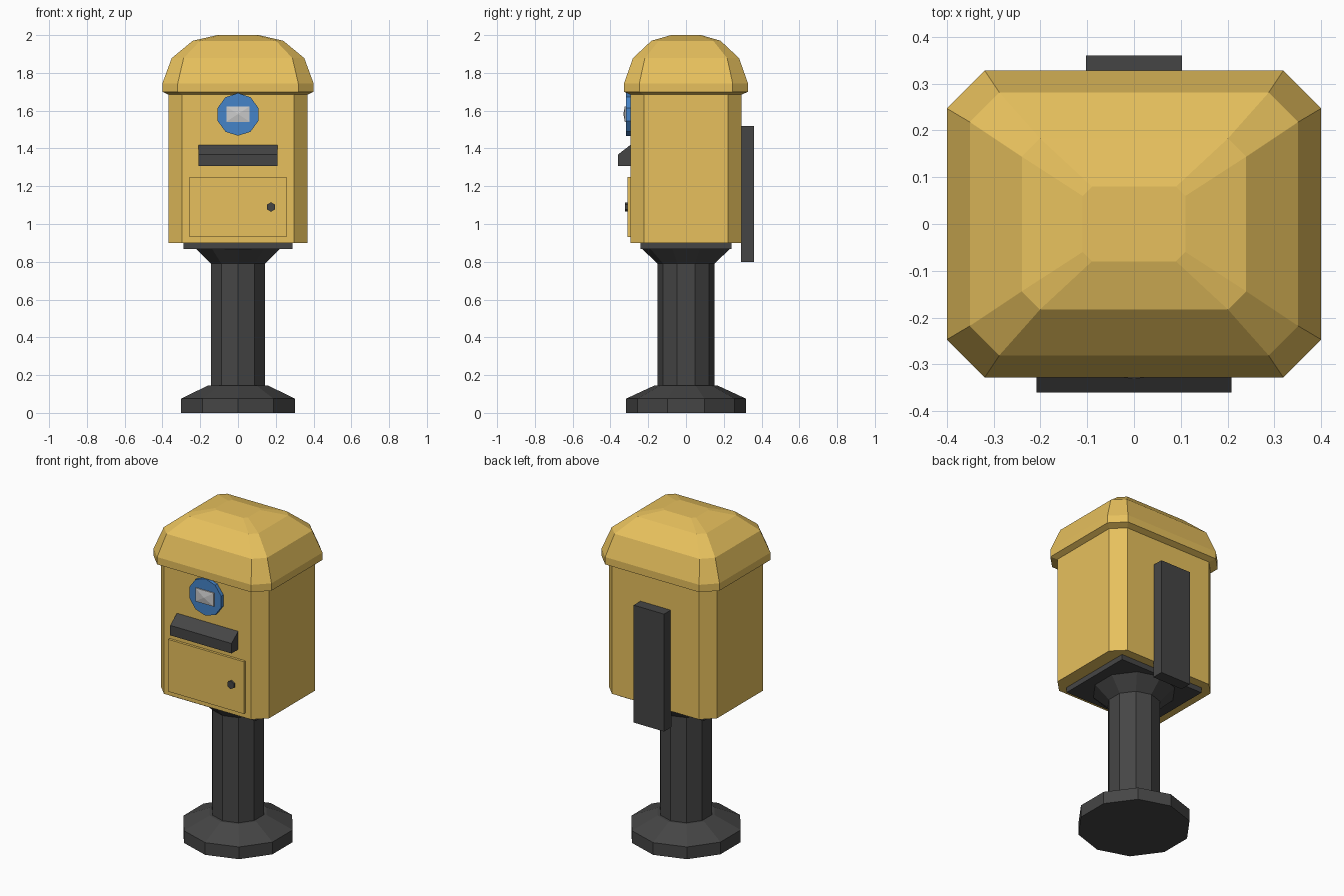
import bpy, bmesh
from math import sin, cos, pi

if "Cube" in bpy.data.objects:
    bpy.data.objects.remove(bpy.data.objects["Cube"])


def material(name, rgb):
    m = bpy.data.materials.new(name)
    m.diffuse_color = (*rgb, 1)
    m.use_nodes = True
    m.node_tree.nodes["Principled BSDF"].inputs["Base Color"].default_value = m.diffuse_color
    return m


YELLOW = material("yellow_paint", (0.80, 0.53, 0.11))
BLACK = material("black_metal", (0.06, 0.06, 0.06))
BLUE = material("blue_enamel", (0.06, 0.23, 0.58))


def loft(name, rings, mat=None):
    """Skin a stack of equal-length point rings and cap both ends."""
    bm = bmesh.new()
    loops = [[bm.verts.new(p) for p in ring] for ring in rings]
    n = len(loops[0])
    for a, b in zip(loops, loops[1:]):
        for i in range(n):
            j = (i + 1) % n
            bm.faces.new((a[i], a[j], b[j], b[i]))
    bm.faces.new(loops[0][::-1])
    bm.faces.new(loops[-1])
    bmesh.ops.recalc_face_normals(bm, faces=bm.faces)
    me = bpy.data.meshes.new(name)
    bm.to_mesh(me)
    bm.free()
    ob = bpy.data.objects.new(name, me)
    bpy.context.collection.objects.link(ob)
    if mat:
        me.materials.append(mat)
    return ob


def octagon(x, y, cut, z):
    """Rectangle with half sizes x, y and cut corners."""
    q = [(x, y - cut), (x - cut, y)]
    pts = q + [(-a, b) for a, b in q[::-1]]
    pts += [(-a, -b) for a, b in pts]
    return [(a, b, z) for a, b in pts]


def circle(r, z, n=10):
    """Upright ring with a corner on the y axis."""
    return [(r * sin(2 * pi * i / n), r * cos(2 * pi * i / n), z) for i in range(n)]


def front_disc(name, x, z, r, n, y0, y1, mat):
    """Disc facing the front, with a corner at the top."""
    return loft(name, [[(x + a, y, z + b) for a, b, _ in circle(r, 0, n)]
                       for y in (y0, y1)], mat)


def box(name, x, y, z, mat):
    return loft(name, [[(x[0], y[0], h), (x[1], y[0], h), (x[1], y[1], h), (x[0], y[1], h)]
                       for h in z], mat)


# Foot, post and flared collar
loft("foot", [circle(0.318, 0), circle(0.318, 0.075), circle(0.167, 0.145)], BLACK)
loft("post", [circle(0.15, 0.14), circle(0.15, 0.79), circle(0.235, 0.87)], BLACK)
box("support_plate", (-0.288, 0.288), (-0.24, 0.24), (0.868, 0.902), BLACK)

# Box body and domed roof
loft("body", [octagon(0.368, 0.295, 0.072, z) for z in (0.90, 1.70)], YELLOW)
roof = [(0.368, 0.295, 0.072, 1.685), (0.40, 0.328, 0.081, 1.70), (0.40, 0.328, 0.081, 1.745),
        (0.351, 0.281, 0.063, 1.878), (0.24, 0.183, 0.039, 1.97), (0.11, 0.08, 0.02, 2.0)]
loft("roof", [octagon(*r) for r in roof], YELLOW)

# Door with knob
box("door", (-0.257, 0.257), (-0.31, -0.28), (0.93, 1.25), YELLOW)
front_disc("door_knob", 0.175, 1.09, 0.025, 6, -0.322, -0.30, BLACK)

# Slot hood from a side profile
profile = [(-0.28, 1.307), (-0.36, 1.307), (-0.36, 1.368), (-0.295, 1.418), (-0.28, 1.418)]
loft("slot_hood", [[(x, y, z) for y, z in profile] for x in (-0.208, 0.208)], BLACK)

# Round badge with a shallow pointed panel
front_disc("badge", 0, 1.58, 0.113, 10, -0.317, -0.28, BLUE)
loft("badge_panel", [[(-w, y, 1.582 - h), (w, y, 1.582 - h), (w, y, 1.582 + h), (-w, y, 1.582 + h)]
                     for w, h, y in ((0.062, 0.041, -0.31), (0.062, 0.041, -0.324),
                                     (0.003, 0.002, -0.331))])

# Mounting board on the back
box("back_board", (-0.103, 0.103), (0.29, 0.36), (0.80, 1.52), BLACK)
